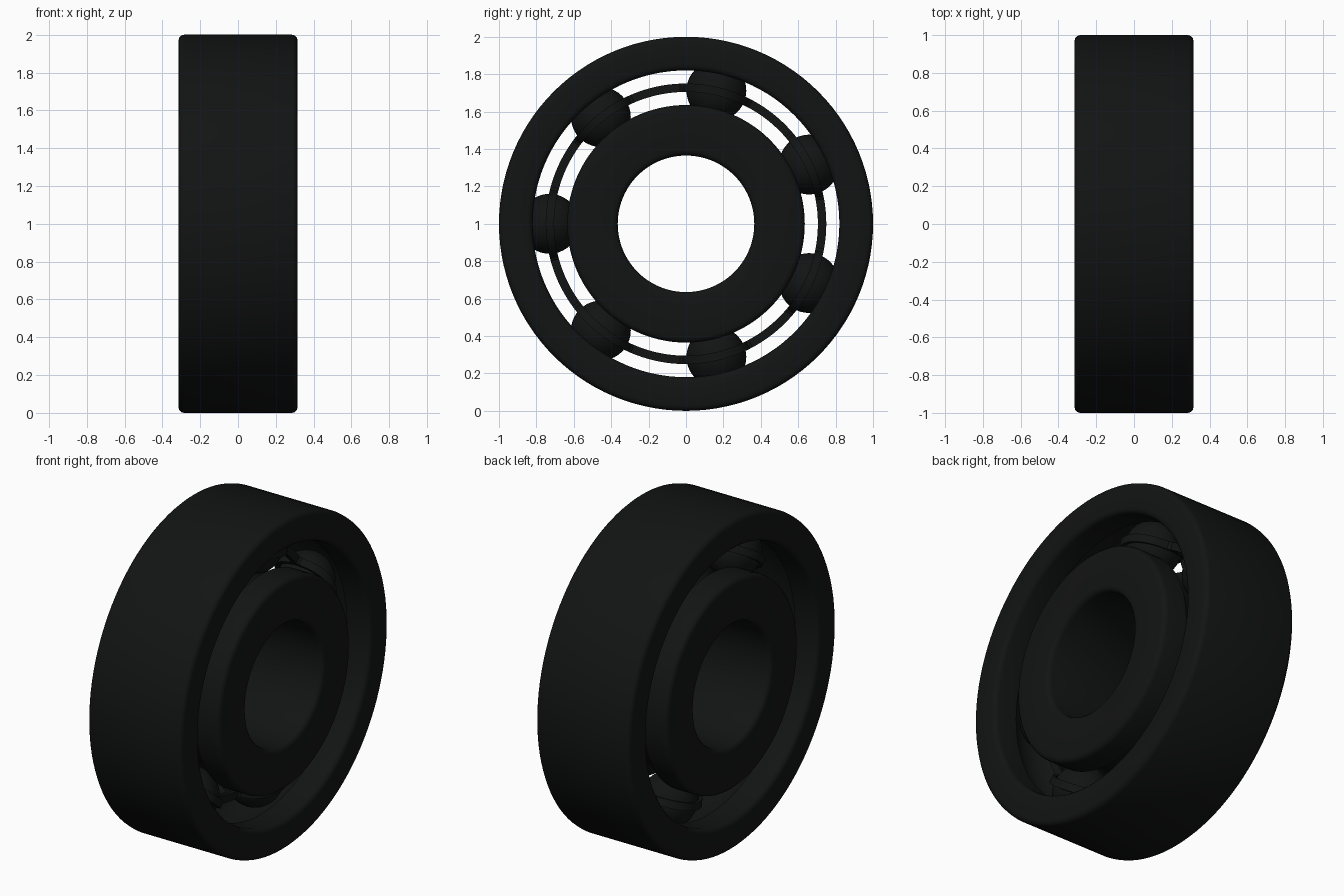
import bpy, bmesh
from math import sin, cos, pi, sqrt, radians, asin

if "Cube" in bpy.data.objects:
    bpy.data.objects.remove(bpy.data.objects["Cube"])

SEG = 112          # steps around each ring
N_BALLS = 7
PITCH, BALL_R, GROOVE_R = 0.73, 0.16, 0.183
HALF_W, FILLET = 0.315, 0.03
CENTER = (0, 0, 1)

steel = bpy.data.materials.new("dark_steel")
steel.diffuse_color = (0.006, 0.0068, 0.0065, 1)
steel.use_nodes = True
steel.node_tree.nodes["Principled BSDF"].inputs["Base Color"].default_value = steel.diffuse_color


def finish(name, bm, angle=35):
    bmesh.ops.recalc_face_normals(bm, faces=bm.faces[:])
    me = bpy.data.meshes.new(name)
    bm.to_mesh(me)
    bm.free()
    ob = bpy.data.objects.new(name, me)
    ob.location = CENTER
    me.materials.append(steel)
    bpy.context.collection.objects.link(ob)
    bpy.ops.object.select_all(action='DESELECT')
    ob.select_set(True)
    bpy.context.view_layer.objects.active = ob
    bpy.ops.object.shade_smooth_by_angle(angle=radians(angle))
    return ob


def sweep(name, section, steps):
    """Sweep a closed (x, radius) section around the x axis; section is a function of angle."""
    bm = bmesh.new()
    loops = []
    for i in range(steps):
        a = 2 * pi * i / steps
        loops.append([bm.verts.new((x, r * cos(a), r * sin(a))) for x, r in section(a)])
    n = len(loops[0])
    for i in range(steps):
        p, q = loops[i], loops[(i + 1) % steps]
        for j in range(n):
            k = (j + 1) % n
            bm.faces.new((p[j], p[k], q[k], q[j]))
    return finish(name, bm)


def fillet(x, r, start):
    """Quarter-round corner going clockwise from a start angle in degrees."""
    return [(x + FILLET * cos(radians(start - t)), r + FILLET * sin(radians(start - t)))
            for t in (0, 30, 60, 90)]


def race_profile(r_lo, r_hi, groove_on_top):
    w, f = HALF_W - FILLET, FILLET
    pts = fillet(-w, r_lo + f, 270) + fillet(-w, r_hi - f, 180)
    top = fillet(w, r_hi - f, 90)
    bottom = fillet(w, r_lo + f, 0)
    edge = r_hi if groove_on_top else r_lo
    half = asin(sqrt(GROOVE_R ** 2 - (PITCH - edge) ** 2) / GROOVE_R)
    s = -1 if groove_on_top else 1
    arc = [(GROOVE_R * sin(t), PITCH + s * GROOVE_R * cos(t))
           for t in [-half + 2 * half * i / 12 for i in range(13)]]
    if groove_on_top:
        return pts + arc + top + bottom
    return pts + top + bottom + arc[::-1]


# Outer and inner races
outer = race_profile(0.82, 1.0, False)
inner = race_profile(0.365, 0.635, True)
sweep("outer_race", lambda a: outer, SEG)
sweep("inner_race", lambda a: inner, SEG)

# Balls, one of them pointing to -y
for i in range(N_BALLS):
    a = pi + 2 * pi * i / N_BALLS
    bm = bmesh.new()
    bmesh.ops.create_uvsphere(bm, u_segments=32, v_segments=20, radius=BALL_R)
    bmesh.ops.translate(bm, verts=bm.verts[:], vec=(0, PITCH * cos(a), PITCH * sin(a)))
    finish(f"ball_{i + 1}", bm, 60)


# Cage: two ribbons that bulge around each ball and meet between them
def ribbon(side):
    def section(a):
        step = 2 * pi / N_BALLS
        d = (a - pi + step / 2) % step - step / 2
        t = abs(d) * PITCH

        def bulge(rad, base):
            return max(base, sqrt(max(rad * rad - t * t, 0)))
        x0, x1 = side * bulge(0.163, 0.001), side * bulge(0.183, 0.02)
        return [(x0, 0.705), (x1, 0.705), (x1, 0.75), (x0, 0.75)]
    return section


sweep("cage_right", ribbon(1), 280)
sweep("cage_left", ribbon(-1), 280)
